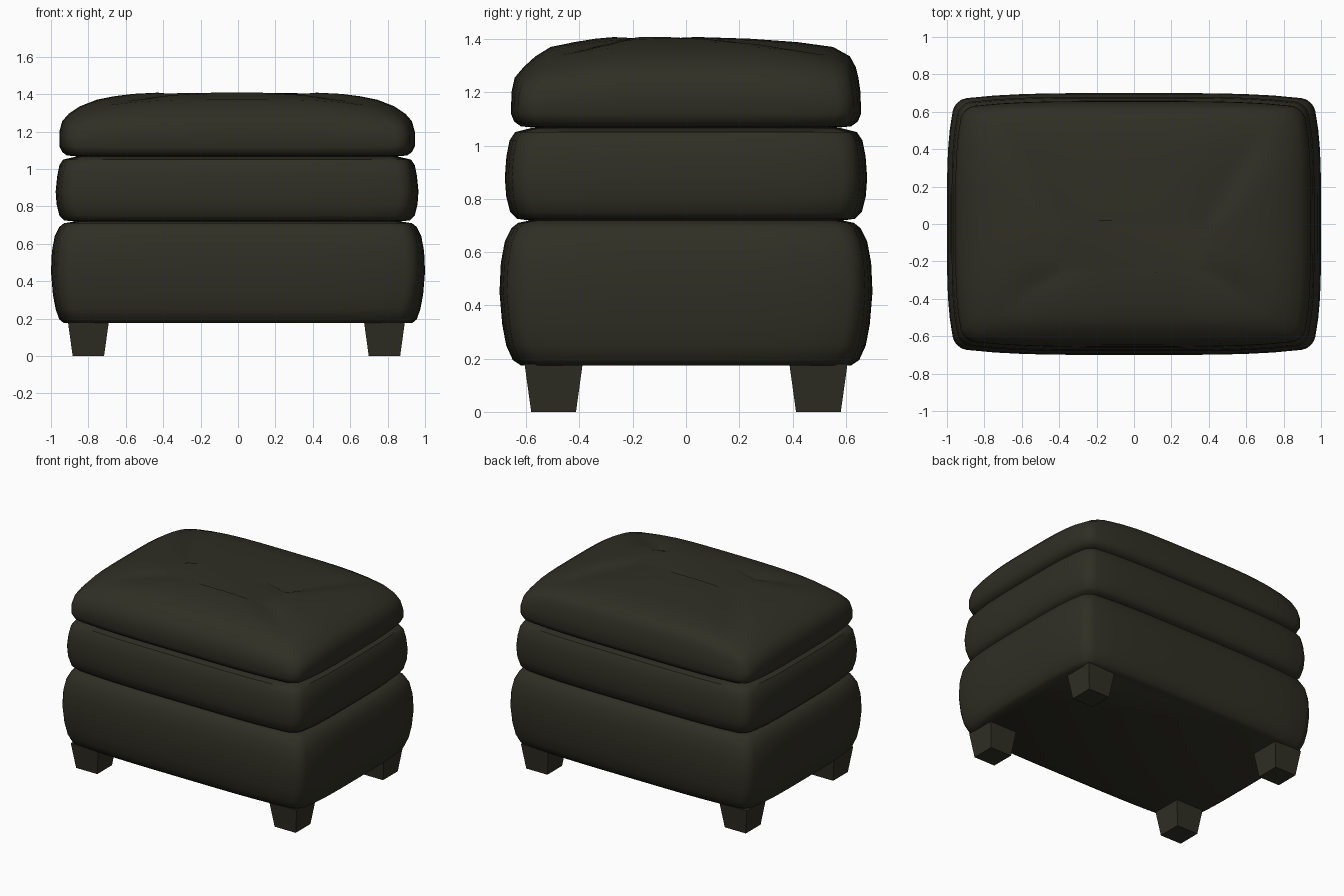
import bpy, bmesh, math

cube = bpy.data.objects.get("Cube")
if cube:
    bpy.data.objects.remove(cube, do_unlink=True)


def make_material(name, rgb):
    mat = bpy.data.materials.new(name)
    mat.use_nodes = True
    mat.diffuse_color = (*rgb, 1)
    mat.node_tree.nodes["Principled BSDF"].inputs["Base Color"].default_value = (*rgb, 1)
    return mat


leather = make_material("dark olive leather", (0.029, 0.028, 0.018))


def finish(bm, name, smooth):
    bmesh.ops.recalc_face_normals(bm, faces=bm.faces[:])
    mesh = bpy.data.meshes.new(name)
    bm.to_mesh(mesh)
    bm.free()
    mesh.materials.append(leather)
    obj = bpy.data.objects.new(name, mesh)
    bpy.context.collection.objects.link(obj)
    if smooth:
        bpy.ops.object.select_all(action="DESELECT")
        obj.select_set(True)
        bpy.context.view_layer.objects.active = obj
        bpy.ops.object.shade_smooth_by_angle(angle=math.radians(40))
    return obj


def outline(hx, hy, radius=0.06, side=12, arc=4):
    """Rounded rectangle whose sides bow outwards, counter-clockwise."""
    pts = []
    r = radius
    corners = [(hx - r, hy - r, 0), (r - hx, hy - r, 1),
               (r - hx, r - hy, 2), (hx - r, r - hy, 3)]
    for i, (cx, cy, quarter) in enumerate(corners):
        for k in range(arc + 1):
            a = (quarter + k / arc) * math.pi / 2
            pts.append((cx + r * math.cos(a), cy + r * math.sin(a)))
        nx, ny, nq = corners[(i + 1) % 4]
        a = (quarter + 1) * math.pi / 2
        for k in range(1, side):
            t = k / side
            pts.append((cx + (nx - cx) * t + r * math.cos(a),
                        cy + (ny - cy) * t + r * math.sin(a)))
    bowed = []
    for x, y in pts:
        u, v = x / hx, y / hy
        bowed.append((x * (1 - 0.045 * v ** 4), y * (1 - 0.05 * u ** 4)))
    return bowed


def cushion(name, rings, cx=0, droop_from=9):
    """Loft of rings (half x, half y, height, y shift); corners droop above droop_from."""
    bm = bmesh.new()
    loops = []
    for hx, hy, z, shift in rings:
        loop = []
        for x, y in outline(hx, hy, min(0.06, hy * 0.3)):
            drop = 0.05 * (x * y / (hx * hy)) ** 4 if z > droop_from else 0
            loop.append(bm.verts.new((x + cx, y + shift, z - drop)))
        loops.append(loop)
    n = len(loops[0])
    for low, high in zip(loops, loops[1:]):
        for i in range(n):
            j = (i + 1) % n
            bm.faces.new((low[i], low[j], high[j], high[i]))
    bm.faces.new(loops[0][::-1])
    bm.faces.new(loops[-1])
    return finish(bm, name, True)


# Upholstered base
cushion("base", [
    (0.93, 0.62, 0.175, 0), (0.955, 0.65, 0.195, 0), (0.975, 0.675, 0.25, 0),
    (0.99, 0.69, 0.33, 0), (1.0, 0.70, 0.45, 0), (0.995, 0.695, 0.56, 0),
    (0.98, 0.68, 0.64, 0), (0.955, 0.655, 0.69, 0), (0.93, 0.63, 0.71, 0),
    (0.85, 0.57, 0.722, 0)])

# Middle cushion
cushion("middle_cushion", [
    (0.86, 0.58, 0.718, 0), (0.925, 0.635, 0.725, 0), (0.95, 0.66, 0.75, 0),
    (0.965, 0.675, 0.81, 0), (0.97, 0.68, 0.88, 0), (0.962, 0.674, 0.96, 0),
    (0.95, 0.662, 1.02, 0), (0.93, 0.642, 1.05, 0), (0.86, 0.58, 1.066, 0)], cx=-0.005)

# Domed top cushion
cushion("top_cushion", [
    (0.80, 0.52, 1.062, 0), (0.91, 0.62, 1.072, 0), (0.935, 0.645, 1.09, 0),
    (0.95, 0.657, 1.12, 0), (0.95, 0.655, 1.20, 0), (0.935, 0.645, 1.255, 0.002),
    (0.90, 0.623, 1.295, 0.014), (0.84, 0.59, 1.335, 0.025), (0.75, 0.53, 1.37, 0.022),
    (0.66, 0.42, 1.388, 0.0), (0.56, 0.29, 1.401, -0.05), (0.42, 0.14, 1.408, -0.12)],
    cx=-0.005, droop_from=1.15)

# Four tapered square feet
for x, side in ((-0.80, "right"), (0.783, "left")):
    for y, end in ((-0.497, "front"), (0.497, "back")):
        bm = bmesh.new()
        bmesh.ops.create_cube(bm, size=1)
        for v in bm.verts:
            width = 0.109 if v.co.z > 0 else 0.084
            v.co = (x + math.copysign(width, v.co.x),
                    y + math.copysign(width, v.co.y), 0.18 if v.co.z > 0 else 0)
        finish(bm, f"{end}_{side}_foot", False)
